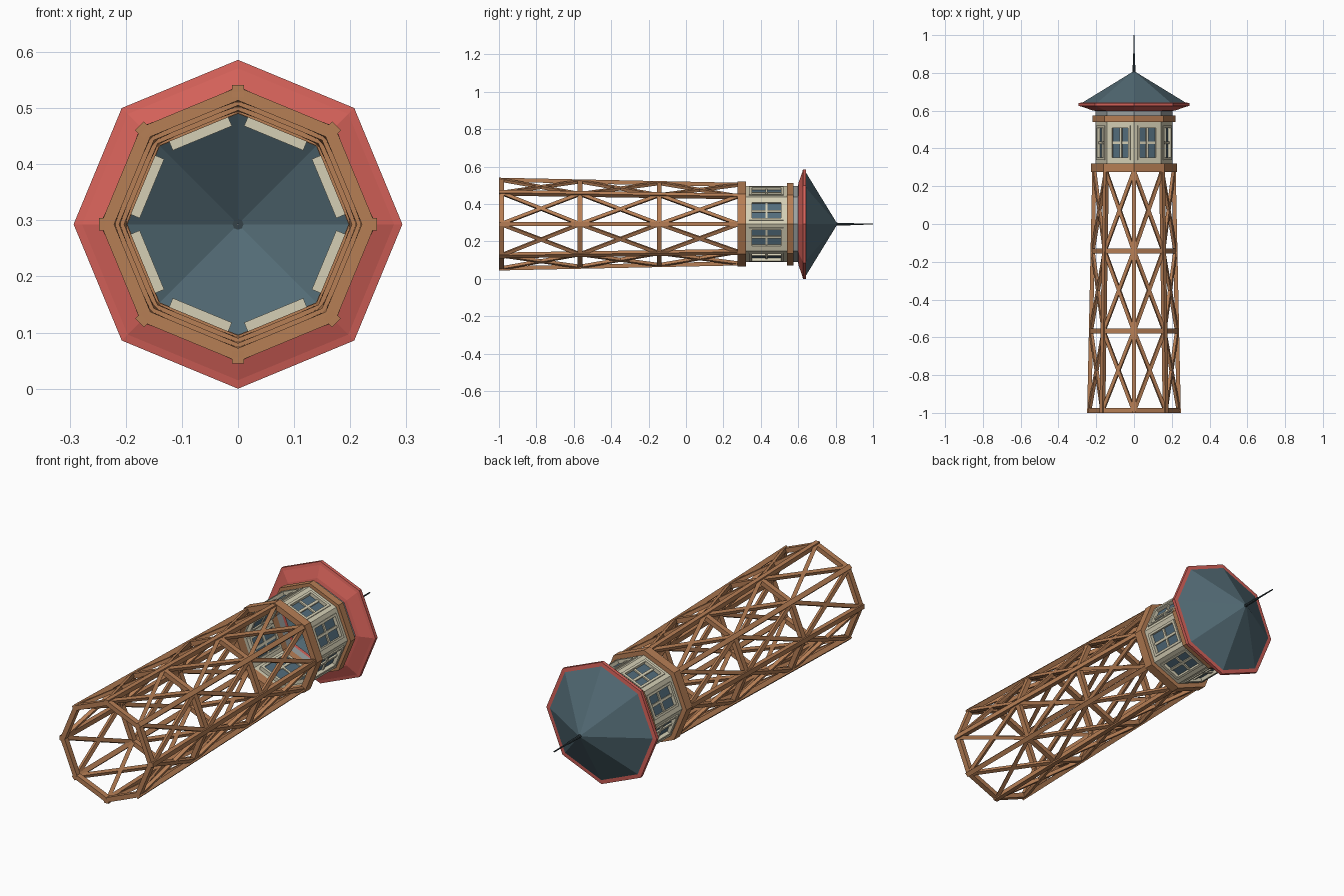
import bpy, bmesh, math
from mathutils import Vector

if "Cube" in bpy.data.objects:
    bpy.data.objects.remove(bpy.data.objects["Cube"])

CZ = 0.293            # height of the tower's axis, which lies along y
STEP = math.pi / 4    # octagonal plan, corners at multiples of 45 degrees
COS = math.cos(STEP / 2)


def mat(name, rgb):
    m = bpy.data.materials.new(name)
    m.diffuse_color = (*rgb, 1)
    m.use_nodes = True
    m.node_tree.nodes["Principled BSDF"].inputs["Base Color"].default_value = m.diffuse_color
    return m


wood = mat("warm wood", (0.47, 0.21, 0.09))
cream = mat("cream paint", (0.66, 0.62, 0.46))
slate = mat("slate roof", (0.085, 0.145, 0.175))
red = mat("red trim", (0.66, 0.12, 0.10))
glass = mat("blue glass", (0.085, 0.15, 0.20))
grey = mat("grey paint", (0.33, 0.36, 0.36))
dark = mat("dark metal", (0.035, 0.055, 0.065))


def pt(r, a, y):
    return Vector((r * math.cos(a), y, CZ + r * math.sin(a)))


def finish(name, bm, material):
    bmesh.ops.recalc_face_normals(bm, faces=bm.faces)
    me = bpy.data.meshes.new(name)
    bm.to_mesh(me)
    bm.free()
    me.materials.append(material)
    ob = bpy.data.objects.new(name, me)
    bpy.context.collection.objects.link(ob)
    return ob


def lathe(name, profile, material, closed=True, n=8):
    """Sweep an (r, y) profile round the axis with n flat sides."""
    bm = bmesh.new()
    rings = [[bm.verts.new(pt(r, 2 * math.pi * i / n, y)) for i in range(n)]
             for r, y in profile]
    for k in range(len(rings) if closed else len(rings) - 1):
        a, b = rings[k], rings[(k + 1) % len(rings)]
        for i in range(n):
            j = (i + 1) % n
            bm.faces.new((a[i], a[j], b[j], b[i]))
    return finish(name, bm, material)


def band(name, r, inner, y0, y1, material):
    return lathe(name, [(r, y0), (r, y1), (inner, y1), (inner, y0)], material)


def beam(bm, p, q, out, w, d):
    """Bar from p to q, w wide across and d deep along the outward direction."""
    t = (q - p).normalized()
    s = t.cross(out).normalized()
    o = s.cross(t).normalized()
    ends = [[bm.verts.new(e + s * (w / 2 * i) + o * (d / 2 * j))
             for i, j in ((-1, -1), (1, -1), (1, 1), (-1, 1))] for e in (p, q)]
    bm.faces.new(ends[0])
    bm.faces.new(ends[1][::-1])
    for i in range(4):
        j = (i + 1) % 4
        bm.faces.new((ends[0][i], ends[0][j], ends[1][j], ends[1][i]))


def plate(bm, a, u0, u1, y0, y1, d0, d1):
    """Box on the wall facing angle a: u across, y along, d from the axis."""
    n = Vector((math.cos(a), 0, math.sin(a)))
    s = Vector((-math.sin(a), 0, math.cos(a)))
    base = Vector((0, 0, CZ)) + n * ((d0 + d1) / 2) + s * ((u0 + u1) / 2)
    beam(bm, base + Vector((0, y0, 0)), base + Vector((0, y1, 0)), n, u1 - u0, d1 - d0)


def leg_r(y):
    return 0.237 - 0.027 * (y + 1) / 1.28


# Lattice tower: corner legs and crossed braces
levels = [-0.99, -0.567, -0.143, 0.28]
legs, braces = bmesh.new(), bmesh.new()
for i in range(8):
    a, b = i * STEP, (i + 1) * STEP
    out = Vector((math.cos(a), 0, math.sin(a)))
    beam(legs, pt(leg_r(-1), a, -1), pt(leg_r(0.29), a, 0.29), out, 0.022, 0.022)
    face_out = Vector((math.cos(a + STEP / 2), 0, math.sin(a + STEP / 2)))
    for y0, y1 in zip(levels, levels[1:]):
        r0, r1 = leg_r(y0), leg_r(y1)
        beam(braces, pt(r0, a, y0), pt(r1, b, y1), face_out, 0.018, 0.016)
        beam(braces, pt(r0, b, y0), pt(r1, a, y1), face_out, 0.018, 0.016)
finish("tower_legs", legs, wood)
finish("cross_braces", braces, wood)

# Horizontal rings between the bays
for k, y in enumerate((-0.987, -0.567, -0.143)):
    r = leg_r(y) + 0.008
    band(f"tower_ring_{k + 1}", r, r - 0.024, y - 0.013, y + 0.013, wood)

# Wooden bands below and above the cabin
band("lower_band", 0.227, 0.198, 0.275, 0.32, wood)
band("upper_band", 0.221, 0.197, 0.54, 0.575, wood)
band("eave_collar", 0.204, 0.197, 0.575, 0.61, grey)

# Cabin walls with one four-pane window on every side
wall, frames, panes = bmesh.new(), bmesh.new(), bmesh.new()
ap = 0.204 * COS
half = 0.204 * math.sin(STEP / 2)
for i in range(8):
    a = (i + 0.5) * STEP
    for u0, u1, y0, y1 in ((-half, -0.05, 0.31, 0.55), (0.05, half, 0.31, 0.55),
                           (-0.05, 0.05, 0.31, 0.345), (-0.05, 0.05, 0.515, 0.55)):
        plate(wall, a, u0, u1, y0, y1, ap - 0.005, ap)
    for u0, u1, y0, y1 in ((-0.057, -0.046, 0.338, 0.522), (0.046, 0.057, 0.338, 0.522),
                           (-0.046, 0.046, 0.338, 0.352), (-0.046, 0.046, 0.508, 0.522)):
        plate(frames, a, u0, u1, y0, y1, 0.166, ap + 0.005)
    plate(frames, a, -0.006, 0.006, 0.352, 0.508, 0.168, ap - 0.004)
    plate(frames, a, -0.046, 0.046, 0.424, 0.436, 0.168, ap - 0.005)
    plate(panes, a, -0.046, 0.046, 0.352, 0.508, 0.172, 0.177)
finish("cabin_walls", wall, cream)
finish("window_frames", frames, cream)
finish("window_panes", panes, glass)

# Flared red eave, slate roof (hollow below) and spire
lathe("eave", [(0.2, 0.598), (0.222, 0.602), (0.278, 0.622), (0.293, 0.625),
               (0.293, 0.641), (0.27, 0.643), (0.2, 0.63)], red)
lathe("roof", [(0.276, 0.641), (0.008, 0.805), (0.005, 0.798), (0.262, 0.64)], slate)
lathe("spire", [(0.010, 0.795), (0.007, 0.81), (0.006, 0.895), (0.004, 0.9), (0.003, 1.0),
                (0.0005, 1.0), (0.0005, 0.795)], dark)
